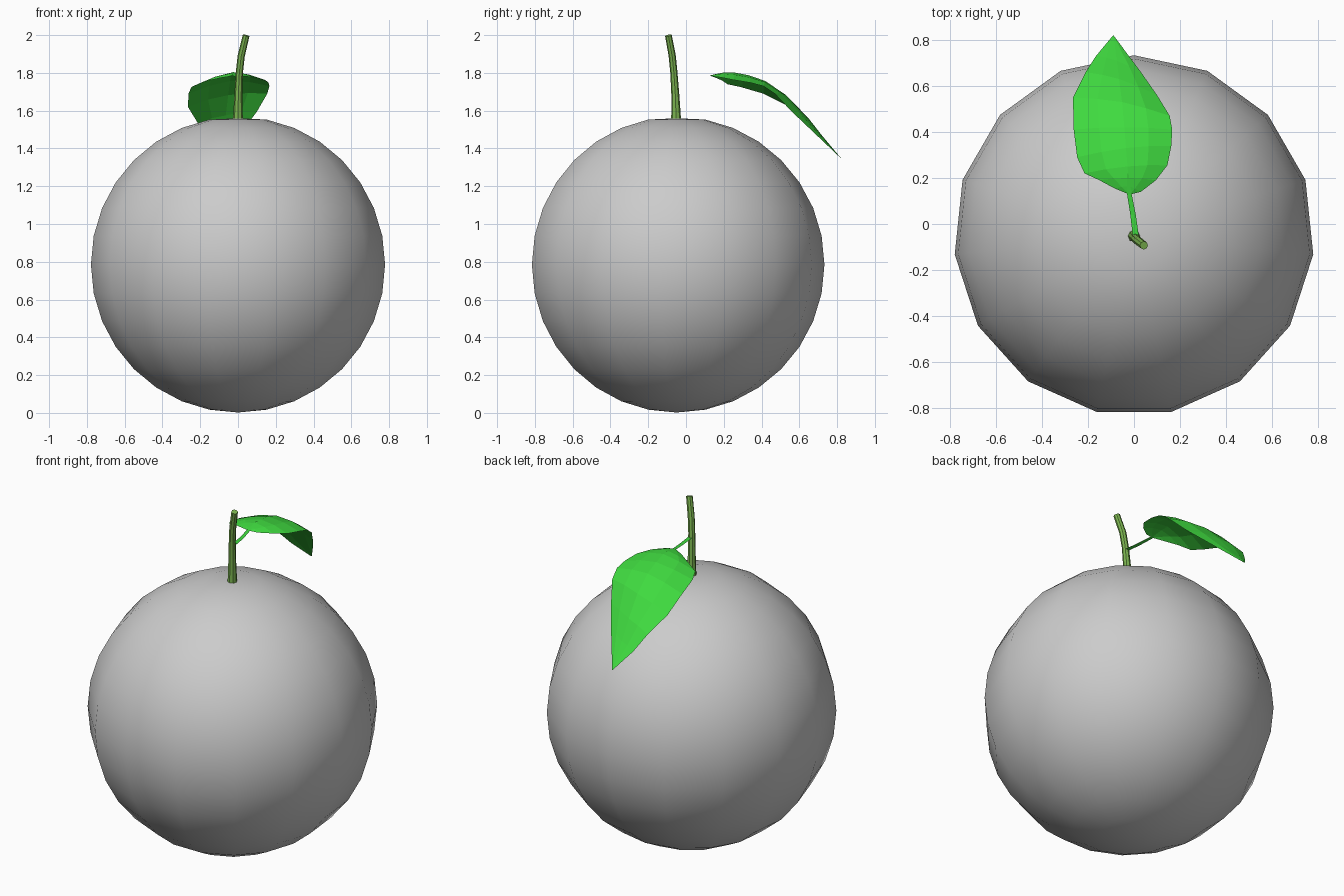
import bpy, bmesh, math
from mathutils import Vector

if "Cube" in bpy.data.objects:
    bpy.data.objects.remove(bpy.data.objects["Cube"])


def material(name, color):
    m = bpy.data.materials.new(name)
    m.diffuse_color = (*color, 1)
    m.use_nodes = True
    m.node_tree.nodes["Principled BSDF"].inputs["Base Color"].default_value = m.diffuse_color
    return m


def make_object(name, verts, faces, mat=None, smooth=False):
    me = bpy.data.meshes.new(name)
    me.from_pydata(verts, [], faces)
    bm = bmesh.new()
    bm.from_mesh(me)
    bmesh.ops.remove_doubles(bm, verts=bm.verts, dist=0.0005)
    bm.to_mesh(me)
    bm.free()
    ob = bpy.data.objects.new(name, me)
    bpy.context.collection.objects.link(ob)
    if mat:
        me.materials.append(mat)
    me.polygons.foreach_set("use_smooth", [smooth] * len(me.polygons))
    return ob


def grid_faces(rows, cols, wrap=False):
    span = cols if wrap else cols - 1
    return [(r * cols + c, r * cols + (c + 1) % cols,
             (r + 1) * cols + (c + 1) % cols, (r + 1) * cols + c)
            for r in range(rows - 1) for c in range(span)]


green = material("leaf_green", (0.05, 0.70, 0.05))
bark = material("stem_green", (0.20, 0.46, 0.08))

# Fruit: 15-sided ball with a vertex column on +y and a slightly flattened top
R, SIDES, RINGS = 0.783, 15, 16
verts = []
for r in range(RINGS + 1):
    lat = -math.pi / 2 + math.pi * r / RINGS
    z = min(0.785 + R * math.sin(lat), 1.56)
    for s in range(SIDES):
        a = math.pi / 2 + 2 * math.pi * s / SIDES
        rad = R * math.cos(lat)
        verts.append((rad * math.cos(a), -0.05 + rad * math.sin(a), z))
make_object("fruit", verts, grid_faces(RINGS + 1, SIDES, True), smooth=True)

# Stem: bent tapering tube with a cut top
path = [(0, -0.053, 1.53, 0.027), (0, -0.053, 1.58, 0.025),
        (0.002, -0.057, 1.69, 0.021), (0.007, -0.064, 1.80, 0.019),
        (0.017, -0.073, 1.89, 0.019), (0.043, -0.093, 1.998, 0.018)]
N = 8
verts = []
for i, p in enumerate(path):
    a = Vector(path[max(i - 1, 0)][:3])
    b = Vector(path[min(i + 1, len(path) - 1)][:3])
    q = Vector((0, 0, 1)).rotation_difference(b - a)
    for s in range(N):
        t = 2 * math.pi * s / N
        off = Vector((math.cos(t), math.sin(t), 0)) * p[3]
        verts.append(Vector(p[:3]) + q @ off)
faces = grid_faces(len(path), N, True)
faces.append(tuple(range((len(path) - 1) * N, len(path) * N)))
stem = make_object("stem", verts, faces, bark, True)
bpy.context.view_layer.objects.active = stem
stem.select_set(True)
bpy.ops.object.shade_smooth_by_angle(angle=math.radians(40))

# Leaf: drooping sheet, each row given as left edge, midrib, right edge
rows = [((-0.02, 0.128, 1.785), (-0.02, 0.128, 1.787), (-0.018, 0.128, 1.785)),
        ((-0.085, 0.155, 1.775), (-0.022, 0.165, 1.795), (0.03, 0.14, 1.782)),
        ((-0.15, 0.19, 1.76), (-0.025, 0.20, 1.802), (0.095, 0.19, 1.775)),
        ((-0.215, 0.22, 1.74), (-0.028, 0.25, 1.803), (0.145, 0.255, 1.762)),
        ((-0.247, 0.29, 1.725), (-0.035, 0.33, 1.788), (0.162, 0.34, 1.748)),
        ((-0.262, 0.41, 1.69), (-0.042, 0.42, 1.757), (0.166, 0.41, 1.73)),
        ((-0.265, 0.55, 1.62), (-0.052, 0.53, 1.682), (0.155, 0.47, 1.69)),
        ((-0.21, 0.66, 1.53), (-0.065, 0.63, 1.575), (0.10, 0.56, 1.595)),
        ((-0.165, 0.73, 1.445), (-0.075, 0.71, 1.475), (0.03, 0.66, 1.50)),
        ((-0.092, 0.818, 1.35), (-0.09, 0.82, 1.35), (-0.088, 0.818, 1.35))]
verts = []
for row in rows:
    left, mid, right = map(Vector, row)
    bulge = Vector((0, 0.003, 0.008)) * min(1, (left - right).length / 0.3)
    verts += [left, (left + mid) / 2 + bulge, mid, (mid + right) / 2 + bulge, right]
make_object("leaf", verts, [f[::-1] for f in grid_faces(len(rows), 5)], green)

# Leaf stalk: flat strip joining stem and leaf
stalk = [(0.008, -0.055, 1.778, 0.013), (-0.004, 0.04, 1.779, 0.012),
         (-0.02, 0.13, 1.788, 0.010), (-0.027, 0.22, 1.806, 0.003)]
verts = [(x + s * w, y, z) for x, y, z, w in stalk for s in (-1, 1)]
make_object("leaf_stalk", verts, grid_faces(len(stalk), 2), green)
